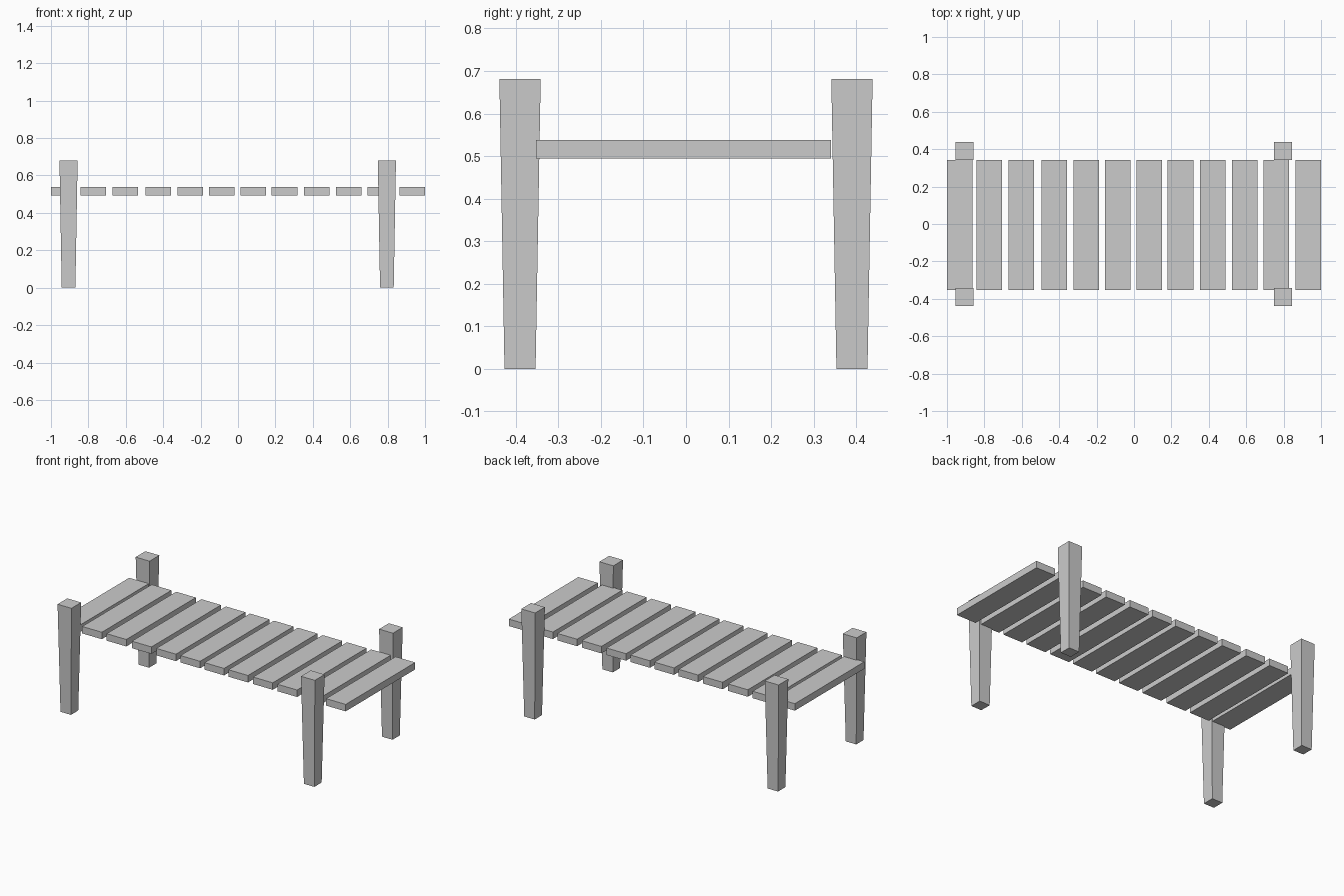
import bpy, bmesh

if "Cube" in bpy.data.objects:
    bpy.data.objects.remove(bpy.data.objects["Cube"])


def tapered_box(name, x, y, z0, z1, bottom, top):
    """Box from z0 to z1 with separate (x, y) sizes at bottom and top."""
    bm = bmesh.new()
    bmesh.ops.create_cube(bm, size=1)
    for v in bm.verts:
        size, z = (top, z1) if v.co.z > 0 else (bottom, z0)
        v.co = (x + v.co.x * size[0], y + v.co.y * size[1], z)
    mesh = bpy.data.meshes.new(name)
    bm.to_mesh(mesh)
    bm.free()
    obj = bpy.data.objects.new(name, mesh)
    bpy.context.collection.objects.link(obj)
    return obj


# Deck planks, slightly unevenly spaced (left edges along x)
WIDTH = 0.137
plank_edges = [-1.0, -0.842, -0.671, -0.495, -0.324, -0.155,
               0.013, 0.180, 0.353, 0.523, 0.692, 0.863]
for i, left in enumerate(plank_edges):
    size = (WIDTH, 0.694)
    tapered_box(f"deck_plank_{i + 1}", left + WIDTH / 2, -0.006,
                0.494, 0.538, size, size)

# Four posts, narrowing toward the ground
for end, x in (("left", -0.906), ("right", 0.796)):
    for side, y in (("front", -0.390), ("back", 0.390)):
        tapered_box(f"{side}_{end}_post", x, y, 0, 0.681,
                    (0.073, 0.073), (0.097, 0.097))
